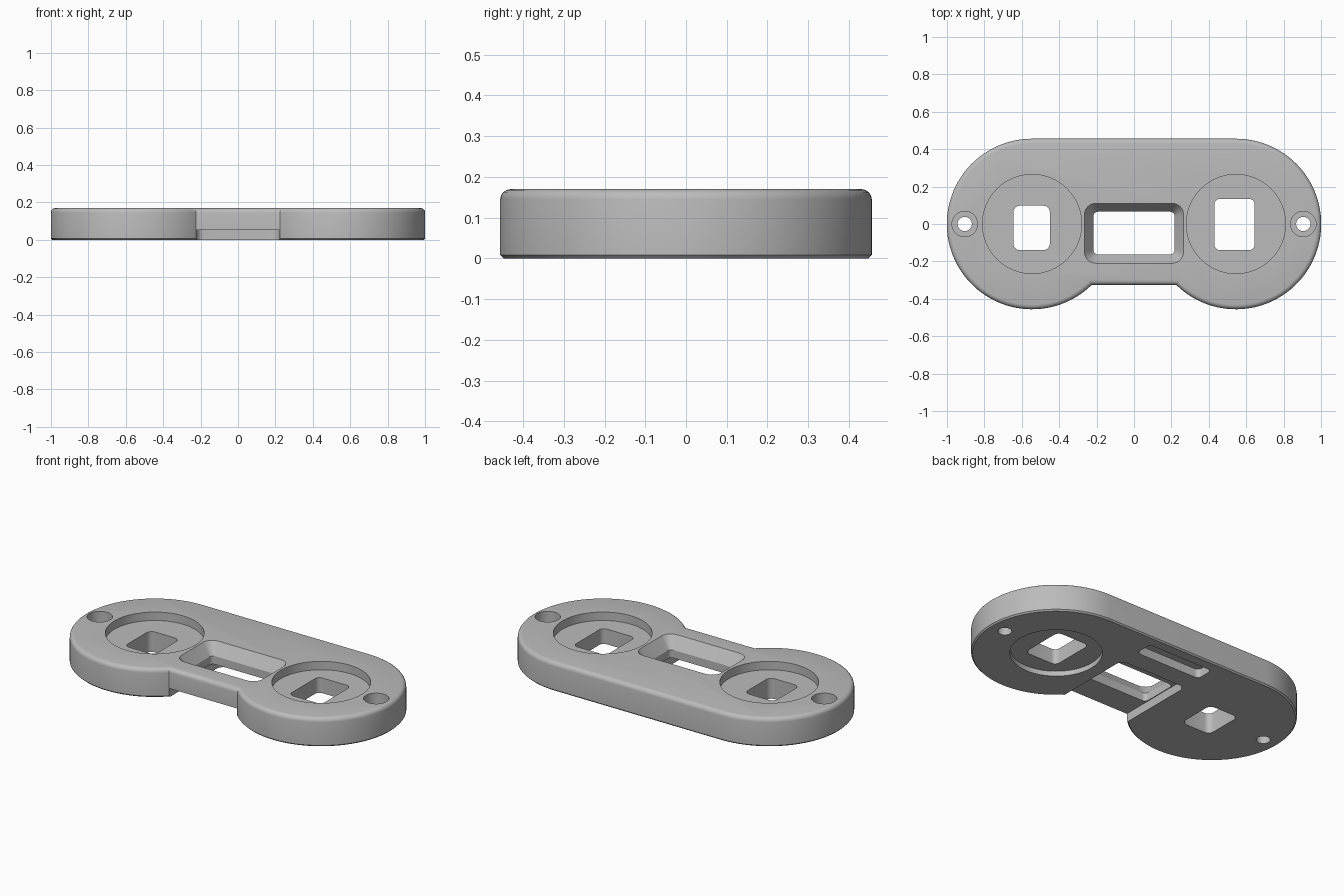
import bpy, bmesh
from math import cos, sin, pi, asin, sqrt

cube = bpy.data.objects.get("Cube")
if cube:
    bpy.data.objects.remove(cube, do_unlink=True)

HEIGHT = 0.17
LOBE_X, LOBE_R = 0.545, 0.456
NECK_Y = -0.325

grey = bpy.data.materials.new("mid_grey")
grey.use_nodes = True
colour = (0.5, 0.5, 0.5, 1)
grey.diffuse_color = colour
grey.node_tree.nodes["Principled BSDF"].inputs["Base Color"].default_value = colour


def arc(cx, cy, r, start, end, steps):
    return [(cx + r * cos(start + (end - start) * i / steps),
             cy + r * sin(start + (end - start) * i / steps)) for i in range(steps + 1)]


def circle(cx, cy, r, steps=64):
    return arc(cx, cy, r, 0, 2 * pi, steps)[:-1]


def rounded_rect(x0, x1, y0, y1, r, steps=6):
    corners = [(x1 - r, y1 - r), (x0 + r, y1 - r), (x0 + r, y0 + r), (x1 - r, y0 + r)]
    points = []
    for i, (cx, cy) in enumerate(corners):
        points += arc(cx, cy, r, i * pi / 2, (i + 1) * pi / 2, steps)
    return points


def loft(name, layers):
    """Closed solid through (outline, z) layers with matching point counts."""
    bm = bmesh.new()
    rings = [[bm.verts.new((x, y, z)) for x, y in outline] for outline, z in layers]
    n = len(rings[0])
    for low, high in zip(rings, rings[1:]):
        for i in range(n):
            j = (i + 1) % n
            bm.faces.new((low[i], low[j], high[j], high[i]))
    bm.faces.new(rings[0][::-1])
    bm.faces.new(rings[-1])
    bmesh.ops.recalc_face_normals(bm, faces=bm.faces)
    mesh = bpy.data.meshes.new(name)
    bm.to_mesh(mesh)
    bm.free()
    obj = bpy.data.objects.new(name, mesh)
    mesh.materials.append(grey)
    bpy.context.collection.objects.link(obj)
    return obj


def prism(name, outline, z0, z1):
    return loft(name, [(outline, z0), (outline, z1)])


# Body outline: straight back, two round lobes, narrow neck at the front
dip = asin(NECK_Y / LOBE_R)
right_lobe = arc(LOBE_X, 0, LOBE_R, -pi - dip, pi / 2, 64)
left_lobe = [(-x, y) for x, y in reversed(right_lobe)]
body = prism("plate_body", right_lobe + left_lobe, 0, HEIGHT)

# Rounded top rim and small chamfer underneath
bm = bmesh.new()
bm.from_mesh(body.data)
for z, offset, segments in ((HEIGHT, 0.025, 4), (0, 0.008, 1)):
    rim = [e for e in bm.edges if all(abs(v.co.z - z) < 1e-5 for v in e.verts)]
    bmesh.ops.bevel(bm, geom=rim, offset=offset, segments=segments,
                    profile=0.5, affect='EDGES')
bm.to_mesh(body.data)
bm.free()

cutters = []
TOP, BELOW = HEIGHT + 0.05, -0.05

for side in (-1, 1):
    # Round recess in the top of each lobe
    cutters.append(prism("dial_recess", circle(side * LOBE_X, 0, 0.265), 0.12, TOP))
    # Counterbored screw hole at each end
    cutters.append(prism("screw_head_bore", circle(side * 0.905, 0, 0.068, 40), 0.06, TOP))
    cutters.append(prism("screw_hole", circle(side * 0.905, 0, 0.038, 32), BELOW, 0.1))

# Unequal square holes through the recess floors
cutters.append(prism("right_square_hole",
                     rounded_rect(-0.645, -0.45, -0.14, 0.098, 0.035), BELOW, 0.145))
cutters.append(prism("left_square_hole",
                     rounded_rect(0.43, 0.645, -0.14, 0.135, 0.03), BELOW, 0.145))

# Central window with a sloped top surround
wide = rounded_rect(-0.265, 0.265, -0.21, 0.11, 0.06)
narrow = rounded_rect(-0.217, 0.217, -0.163, 0.066, 0.025)
cutters.append(loft("window", [(narrow, BELOW), (narrow, 0.10), (wide, HEIGHT), (wide, TOP)]))

# Underside: front channel, back slot and shallow round recess
cutters.append(prism("front_channel", rounded_rect(-0.222, 0.222, -0.6, 0.16, 0.04), BELOW, 0.052))
cutters.append(prism("back_slot", rounded_rect(-0.215, 0.215, 0.28, 0.39, 0.025), BELOW, 0.052))
cutters.append(prism("lower_recess", circle(LOBE_X, 0, 0.248), BELOW, 0.03))

# Cut every opening, then remove its cutter
bpy.ops.object.select_all(action='DESELECT')
bpy.context.view_layer.objects.active = body
body.select_set(True)
for cutter in cutters:
    cutter.hide_render = True
    cut = body.modifiers.new(cutter.name, 'BOOLEAN')
    cut.operation = 'DIFFERENCE'
    cut.solver = 'EXACT'
    cut.object = cutter
    bpy.ops.object.modifier_apply(modifier=cut.name)
    bpy.data.objects.remove(cutter, do_unlink=True)

bpy.ops.object.shade_smooth_by_angle(angle=pi / 6)
